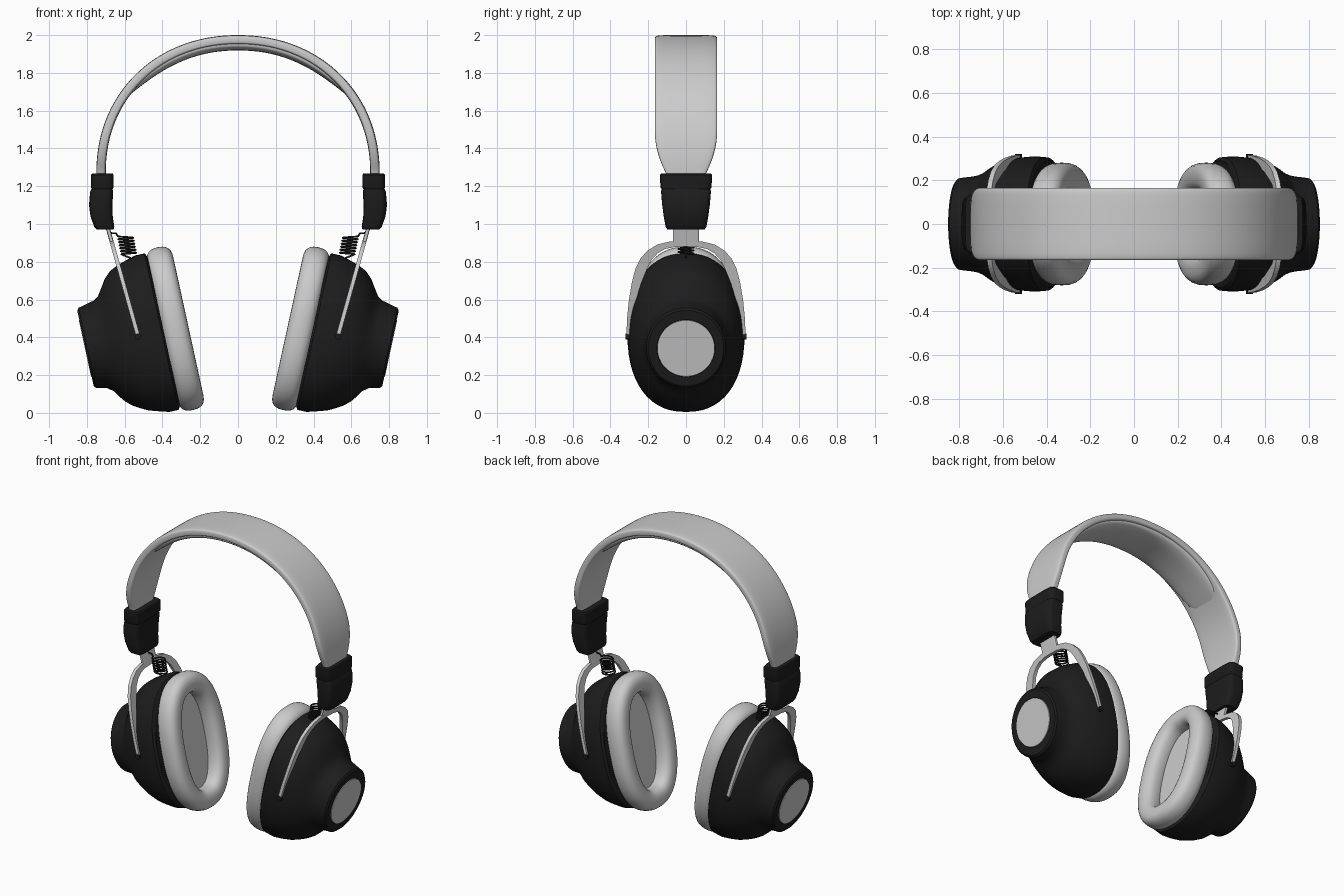
import bpy, bmesh
from math import sin, cos, pi, radians
from mathutils import Vector

if "Cube" in bpy.data.objects:
    bpy.data.objects.remove(bpy.data.objects["Cube"])

black = bpy.data.materials.new("black_plastic")
black.diffuse_color = (0.012, 0.012, 0.012, 1)
black.use_nodes = True
black.node_tree.nodes["Principled BSDF"].inputs["Base Color"].default_value = black.diffuse_color


def oval(a, b, p, n=56):
    """Superellipse points: p=2 is an ellipse, larger p is boxier."""
    out = []
    for i in range(n):
        c, s = cos(2 * pi * i / n), sin(2 * pi * i / n)
        out.append((a * (1 if c >= 0 else -1) * abs(c) ** (2 / p),
                    b * (1 if s >= 0 else -1) * abs(s) ** (2 / p)))
    return out


def loft(name, rings, mat=None, closed=False, mirror=True):
    """Skin a row of rings; cap the ends, or join them when closed."""
    bm = bmesh.new()
    vs = [[bm.verts.new(p) for p in r] for r in rings]
    n = len(rings[0])
    for i in range(len(vs) if closed else len(vs) - 1):
        a, b = vs[i], vs[(i + 1) % len(vs)]
        for j in range(n):
            k = (j + 1) % n
            bm.faces.new((a[j], a[k], b[k], b[j]))
    if not closed:
        bm.faces.new(vs[0])
        bm.faces.new(vs[-1])
    bmesh.ops.recalc_face_normals(bm, faces=bm.faces[:])
    me = bpy.data.meshes.new(name)
    bm.to_mesh(me)
    bm.free()
    ob = bpy.data.objects.new(name, me)
    bpy.context.collection.objects.link(ob)
    if mat:
        me.materials.append(mat)
    if mirror:
        ob.modifiers.new("Mirror", 'MIRROR')
    return ob


# Tilted frame of the ear cup: n points outward, u points up
tilt = radians(12.3)
O = Vector((0.405, 0, 0.43))
N = Vector((cos(tilt), 0, -sin(tilt)))
U = Vector((sin(tilt), 0, cos(tilt)))
Y = Vector((0, 1, 0))


def cup(n, u, y):
    return O + N * n + U * u + Y * y


def cup_loft(name, profile, mat=None):
    return loft(name, [[cup(n, u + off, y) for u, y in oval(hu, hy, p)]
                       for n, hu, hy, p, off in profile], mat)


# Ear cup shell: oval rim blending to a round end
cup_loft("ear_cup_shell", [
    (-0.012, 0.405, 0.29, 2.3, 0), (0, 0.424, 0.306, 2.3, 0), (0.05, 0.424, 0.31, 2.3, 0),
    (0.11, 0.407, 0.305, 2.3, 0), (0.155, 0.393, 0.296, 2.25, 0), (0.2, 0.37, 0.283, 2.2, 0),
    (0.235, 0.342, 0.268, 2.1, -0.006), (0.265, 0.306, 0.25, 2.1, -0.016),
    (0.29, 0.272, 0.234, 2, -0.018), (0.315, 0.245, 0.223, 2, -0.008),
    (0.345, 0.231, 0.217, 2, 0), (0.38, 0.222, 0.213, 2, 0), (0.402, 0.217, 0.21, 2, 0),
    (0.412, 0.205, 0.2, 2, 0), (0.412, 0.155, 0.155, 2, 0), (0.405, 0.152, 0.152, 2, 0)], black)
# Round end disc and inner speaker plate
cup_loft("end_disc", [(0.39, 0.152, 0.152, 2, 0), (0.415, 0.152, 0.152, 2, 0)])
cup_loft("speaker_plate", [(-0.01, 0.36, 0.2, 2.4, 0), (-0.05, 0.36, 0.2, 2.4, 0)])

# Ear cushion: soft section swept round an oval
path = oval(0.375, 0.215, 2.4, 72)
rings = []
for i, (u, y) in enumerate(path):
    u0, y0 = path[i - 1]
    u1, y1 = path[(i + 1) % len(path)]
    out = Vector((y1 - y0, u0 - u1)).normalized()
    rings.append([cup(-0.075 + h, u + out.x * r, y + out.y * r)
                  for r, h in oval(0.066, 0.07, 2.5, 24)])
loft("ear_cushion", rings, closed=True)


# Yoke: thin tilted arch tapering to both hinge tips
def yoke_x(z):
    return 0.53 + 0.28 * (z - 0.41)


half = [((0.316, 0.40), (0.3, 0.40)), ((0.312, 0.5), (0.288, 0.5)), ((0.302, 0.6), (0.264, 0.6)),
        ((0.287, 0.69), (0.236, 0.69)), ((0.267, 0.765), (0.207, 0.76)),
        ((0.24, 0.82), (0.183, 0.81)), ((0.2, 0.862), (0.15, 0.845)),
        ((0.15, 0.892), (0.11, 0.868)), ((0.09, 0.906), (0.06, 0.878)), ((0, 0.912), (0, 0.88))]
pairs = half + [((-a[0], a[1]), (-b[0], b[1])) for a, b in reversed(half[:-1])]
t = 0.011
loft("yoke_arch", [[(yoke_x(z) + s, y, z) for (y, z), s in ((a, -t), (a, t), (b, t), (b, -t))]
                   for a, b in pairs])
loft("yoke_stem", [[(yoke_x(z) + x, y, z) for x, y in oval(t, 0.068, 8, 32)]
                   for z in (0.885, 0.95, 1.03)])

# Hinge pins at the yoke tips
for side, label in ((1, "back"), (-1, "front")):
    loft("hinge_pin_" + label, [[(0.53 + a, side * y, 0.405 + b) for a, b in oval(0.016, 0.016, 2, 20)]
                                for y in (0.27, 0.321)], black)

# Slider sleeve with a collar at the top
loft("slider_sleeve", [[(xc + x, y, z) for x, y in oval(hx, hy, 5)] for z, xc, hx, hy in (
    (1.268, 0.718, 0.054, 0.13), (1.26, 0.718, 0.06, 0.137), (1.195, 0.718, 0.06, 0.136),
    (1.185, 0.72, 0.056, 0.13), (1.17, 0.722, 0.061, 0.132), (1.1, 0.727, 0.062, 0.126),
    (1.04, 0.722, 0.059, 0.118), (0.985, 0.708, 0.053, 0.108), (0.972, 0.704, 0.046, 0.1))], black)


# Headband arc: point and outward normal for angle a
def arc(a):
    def pt(a):
        c, s = cos(a), sin(a)
        return Vector((0.75 * (1 if c >= 0 else -1) * abs(c) ** (2 / 2.1), 0, 1.27 + 0.73 * abs(s) ** (2 / 2.1)))
    d = pt(a - 0.01) - pt(a + 0.01)
    return pt(a), Vector((-d.z, 0, d.x)).normalized()


def band_ring(p, nrm, depth, thick, width, power):
    return [p + nrm * (r - depth) + Y * y for r, y in oval(thick, width, power, 48)]


rings = []
steps = 72
for i in range(-1, steps + 2):
    if i in (-1, steps + 1):
        s = 1 if i < 0 else -1
        p, nrm = Vector((0.75 * s, 0, 1.2)), Vector((s, 0, 0))
    else:
        p, nrm = arc(pi * i / steps)
        if i in (0, steps):
            nrm = Vector((1 if i == 0 else -1, 0, 0))
    k = min(max((1.5 - p.z) / 0.23, 0), 1.05)
    rings.append(band_ring(p, nrm, 0.025, 0.025, 0.165 - 0.058 * k * k, 6))
loft("headband", rings, mirror=False)

# Padding under the top of the band, fading out at its ends
rings = []
for i in range(41):
    f = -1 + i / 20
    p, nrm = arc(pi / 2 + f * 0.92)
    edge = max(1 - abs(f) ** 5, 0)
    rings.append(band_ring(p, nrm, 0.045, 0.006 + 0.03 * edge, 0.09 + 0.06 * edge ** 0.5, 3))
loft("headband_padding", rings, mirror=False)

# Coiled cable from each cup up to the sleeve
for side, label in ((1, "right"), (-1, "left")):
    pts = [(0.545, 0, 0.81)]
    turns, per = 6, 18
    for i in range(turns * per + 1):
        a, f = 2 * pi * i / per, i / (turns * per)
        pts.append((0.578 + 0.018 * f + 0.04 * cos(a), 0.04 * sin(a), 0.84 + 0.095 * f))
    pts += [(0.645, 0, 0.95), (0.672, 0, 0.952), (0.69, 0, 0.965), (0.7, 0, 1.0)]
    cu = bpy.data.curves.new("coiled_cable_" + label, 'CURVE')
    cu.dimensions = '3D'
    cu.bevel_depth = 0.005
    cu.bevel_resolution = 2
    sp = cu.splines.new('POLY')
    sp.points.add(len(pts) - 1)
    for q, (x, y, z) in zip(sp.points, pts):
        q.co = (side * x, y, z, 1)
    cu.materials.append(black)
    bpy.context.collection.objects.link(bpy.data.objects.new("coiled_cable_" + label, cu))

# Smooth shading with sharp edges kept
for ob in bpy.context.scene.objects:
    if ob.type == 'MESH':
        ob.select_set(True)
        bpy.context.view_layer.objects.active = ob
bpy.ops.object.shade_smooth_by_angle(angle=radians(35))
